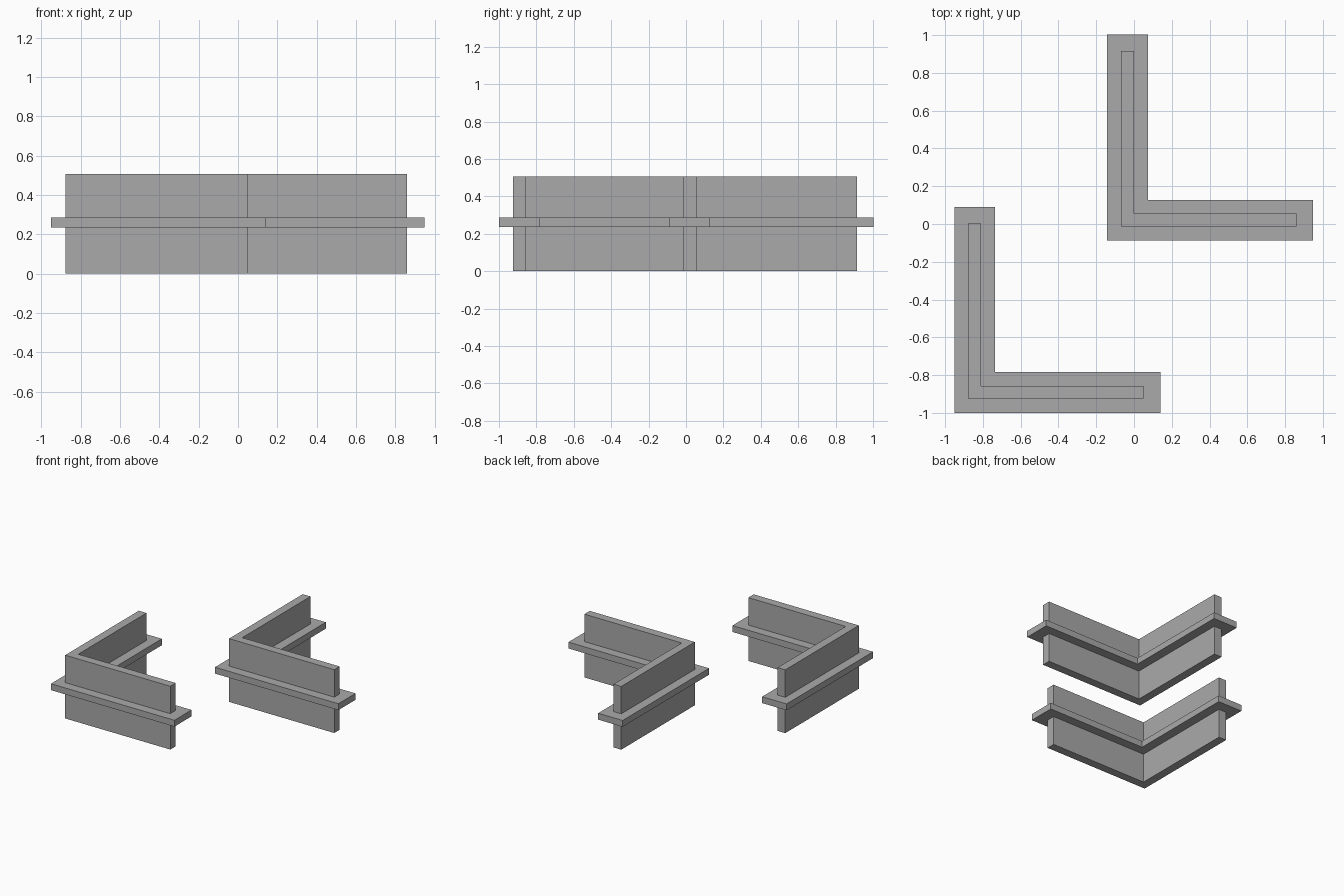
import bpy
import bmesh

if "Cube" in bpy.data.objects:
    bpy.data.objects.remove(bpy.data.objects["Cube"])

grey = bpy.data.materials.new("plain_grey")
grey.diffuse_color = (0.40, 0.40, 0.40, 1)
grey.use_nodes = True
grey.node_tree.nodes["Principled BSDF"].inputs["Base Color"].default_value = grey.diffuse_color


def l_prism(name, x, y, length, width, z0, z1):
    """Upright L-shaped prism with its outer corner at (x, y)."""
    outline = [(0, 0), (length, 0), (length, width),
               (width, width), (width, length), (0, length)]
    bm = bmesh.new()
    base = bm.faces.new([bm.verts.new((x + u, y + v, z0)) for u, v in outline])
    top = bmesh.ops.extrude_face_region(bm, geom=[base])["geom"]
    bmesh.ops.translate(bm, vec=(0, 0, z1 - z0),
                        verts=[g for g in top if isinstance(g, bmesh.types.BMVert)])
    bmesh.ops.recalc_face_normals(bm, faces=bm.faces)
    mesh = bpy.data.meshes.new(name)
    bm.to_mesh(mesh)
    bm.free()
    mesh.materials.append(grey)
    bpy.context.collection.objects.link(bpy.data.objects.new(name, mesh))


# Two identical corner walls, each with a horizontal ledge around the middle
for side, x, y in (("front", -0.951, -1.0), ("back", -0.142, -0.088)):
    l_prism(side + "_corner_wall", x + 0.073, y + 0.075, 0.928, 0.068, 0, 0.505)
    l_prism(side + "_ledge", x, y, 1.09, 0.216, 0.235, 0.286)
